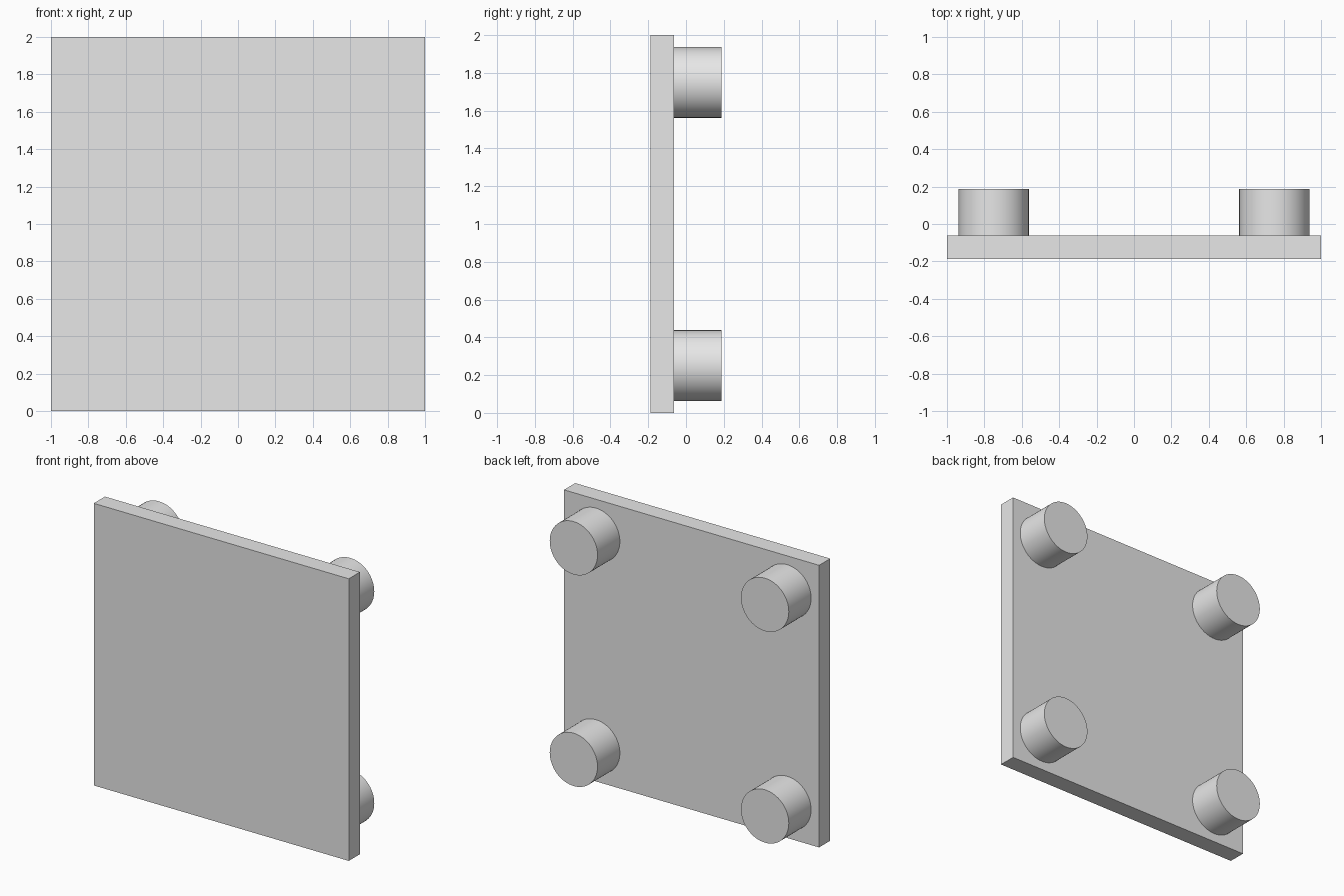
import bpy
import math

cube = bpy.data.objects.get("Cube")
if cube:
    bpy.data.objects.remove(cube, do_unlink=True)

# Single light grey material
grey = bpy.data.materials.new("light grey")
grey.use_nodes = True
colour = (0.8, 0.8, 0.8, 1)
grey.diffuse_color = colour
grey.node_tree.nodes["Principled BSDF"].inputs["Base Color"].default_value = colour

SIZE = 2.0
THICKNESS = 0.125
PEG_RADIUS = 0.1875
PEG_LENGTH = 0.25
PEG_OFFSET = 0.75
FRONT = -(THICKNESS + PEG_LENGTH) / 2
BACK = FRONT + THICKNESS

# Square upright panel
bpy.ops.mesh.primitive_cube_add(size=1, location=(0, FRONT + THICKNESS / 2, SIZE / 2))
panel = bpy.context.object
panel.name = "panel"
panel.scale = (SIZE, THICKNESS, SIZE)
bpy.ops.object.transform_apply(location=False, rotation=False, scale=True)
panel.data.materials.append(grey)


# Round peg standing off the back of the panel
def add_peg(name, x, z):
    bpy.ops.mesh.primitive_cylinder_add(
        vertices=64, radius=PEG_RADIUS, depth=PEG_LENGTH,
        location=(x, BACK + PEG_LENGTH / 2, z), rotation=(math.pi / 2, 0, 0))
    peg = bpy.context.object
    peg.name = name
    peg.data.materials.append(grey)
    bpy.ops.object.shade_smooth_by_angle(angle=math.radians(30))


for side, sx in (("left", 1), ("right", -1)):
    for level, sz in (("upper", 1), ("lower", -1)):
        add_peg(f"{level}_{side}_peg", sx * PEG_OFFSET, SIZE / 2 + sz * PEG_OFFSET)
